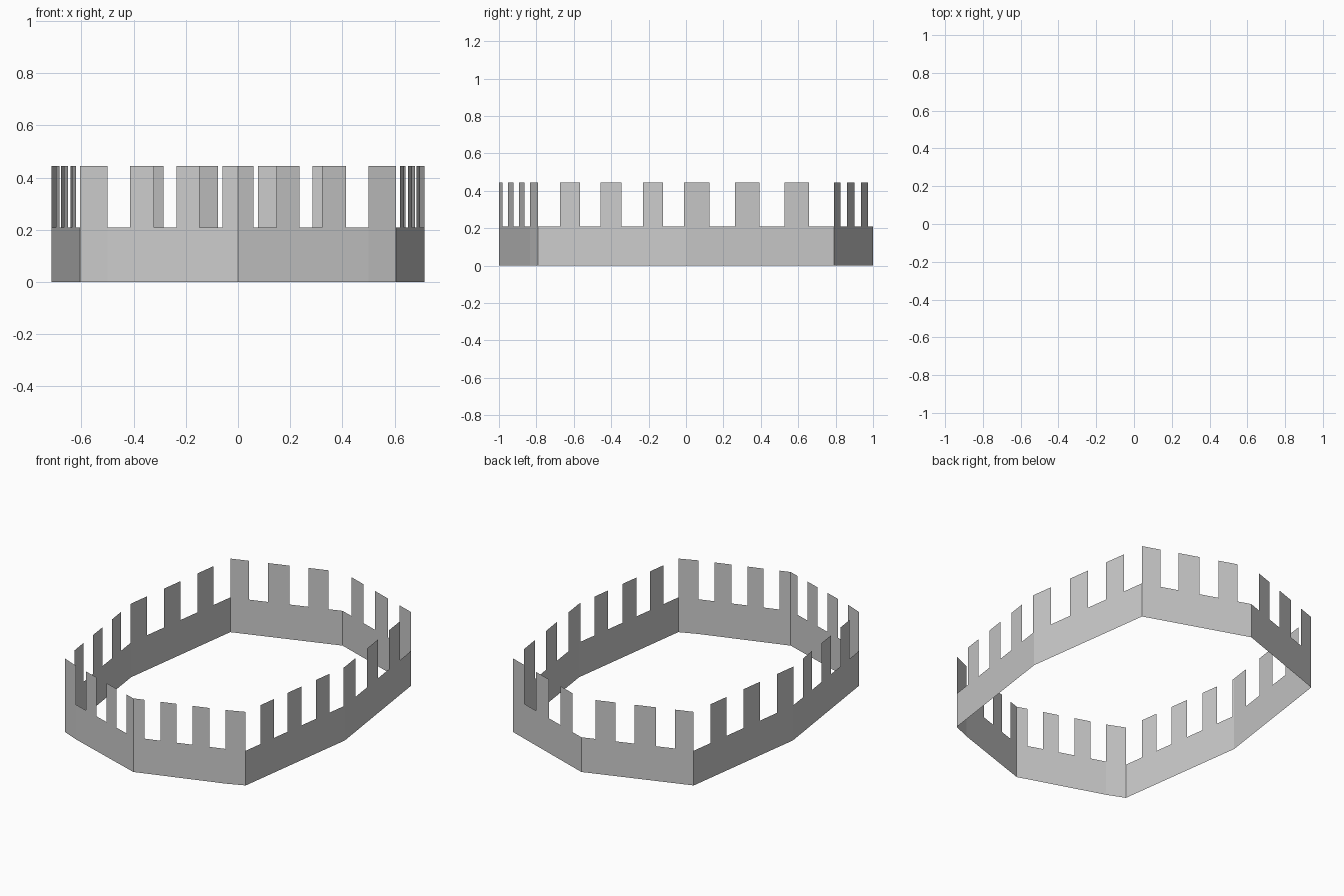
import bpy, bmesh

if "Cube" in bpy.data.objects:
    bpy.data.objects.remove(bpy.data.objects["Cube"])

WALL_H, TOP_H = 0.21, 0.445

# Plan outline of the right half, from front centre to back centre
OUTLINE = [(0, -1), (0.5, -0.834), (0.605, -0.79), (0.715, 0), (0.605, 0.79), (0, 1)]

# Teeth spans: along x on the front and back walls, along y on the side walls
FRONT = [(0, 0.06), (0.148, 0.235), (0.322, 0.414), (0.5, 0.605)]
SIDE = [(-0.673, -0.566), (-0.456, -0.344), (-0.23, -0.123),
        (-0.01, 0), (0, 0.125), (0.262, 0.393), (0.527, 0.658)]
BACK = [(0.605, 0.503), (0.402, 0.286), (0.183, 0.076)]


def lerp_on(points, axis, value):
    """Point of the outline section where the given axis has this value."""
    for p, q in zip(points, points[1:]):
        lo, hi = sorted((p[axis], q[axis]))
        if lo - 1e-6 <= value <= hi + 1e-6:
            t = (value - p[axis]) / (q[axis] - p[axis])
            return tuple(a + (b - a) * t for a, b in zip(p, q))


bm = bmesh.new()


def panel(p, q, top):
    """Upright sheet between two plan points."""
    bm.faces.new([bm.verts.new((*c, z)) for c, z in
                  ((p, 0), (q, 0), (q, top), (p, top))])


# Cut every wall section into tooth and gap columns, on both sides
sections = [(OUTLINE[:3], 0, FRONT), (OUTLINE[2:5], 1, SIDE), (OUTLINE[4:], 0, BACK)]
for pts, axis, teeth in sections:
    sign = 1 if pts[-1][axis] > pts[0][axis] else -1
    stops = sorted({p[axis] for p in pts} | {v for s in teeth for v in s},
                   key=lambda v: v * sign)
    for a, b in zip(stops, stops[1:]):
        mid = (a + b) / 2
        is_tooth = any(min(s) < mid < max(s) for s in teeth)
        p, q = lerp_on(pts, axis, a), lerp_on(pts, axis, b)
        for bottom, top in ((0, WALL_H), (WALL_H, TOP_H)):
            if bottom and not is_tooth:
                continue
            for m in (1, -1):
                ring = [(m * p[0], p[1], bottom), (m * q[0], q[1], bottom),
                        (m * q[0], q[1], top), (m * p[0], p[1], top)]
                bm.faces.new([bm.verts.new(c) for c in ring[::m]])

bmesh.ops.remove_doubles(bm, verts=bm.verts, dist=0.0005)

mesh = bpy.data.meshes.new("battlement_wall")
bm.to_mesh(mesh)
bm.free()
bpy.context.collection.objects.link(bpy.data.objects.new("battlement_wall", mesh))
